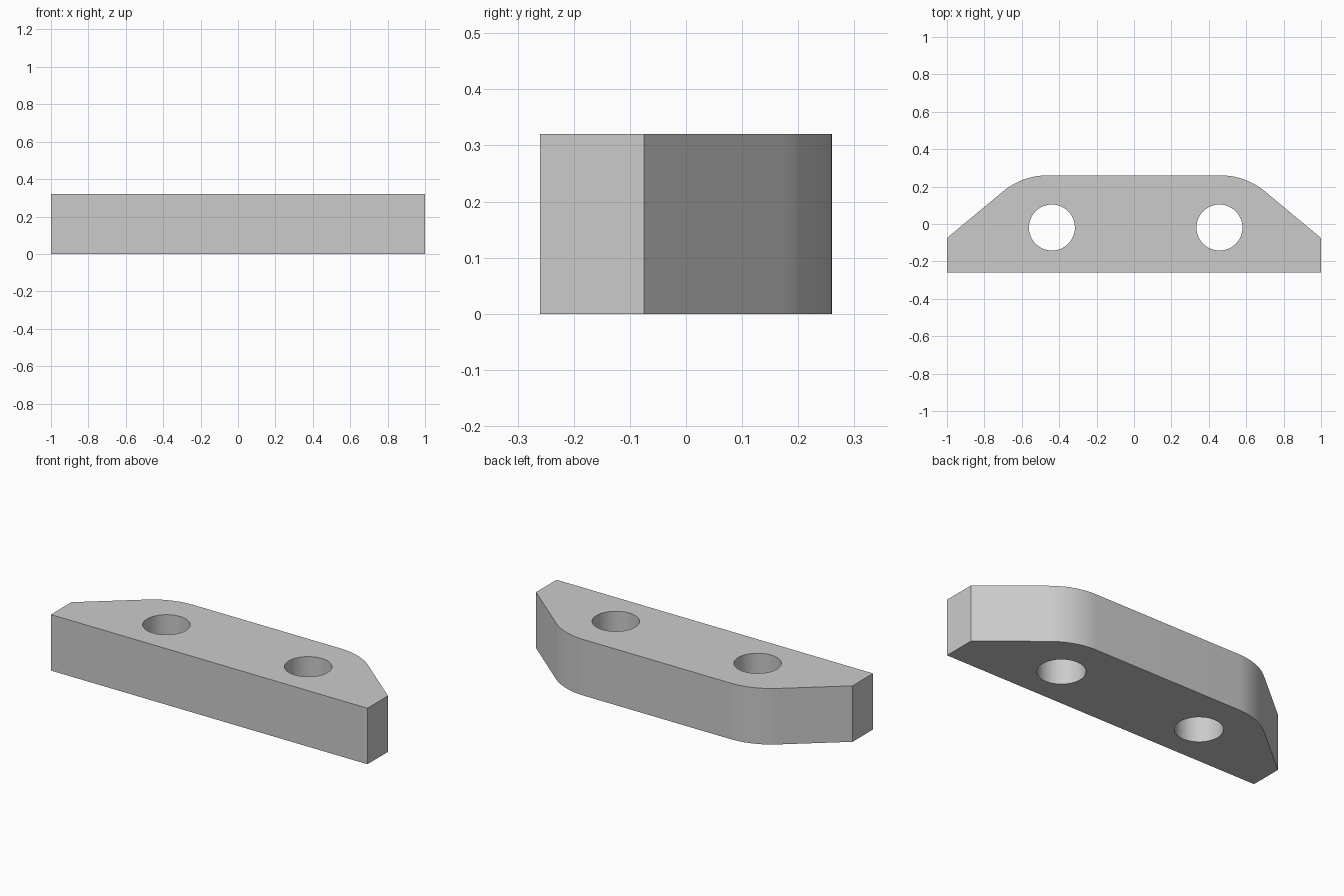
import bpy
import bmesh
from math import pi, sin, cos, tan, atan2
from mathutils import Vector

if "Cube" in bpy.data.objects:
    bpy.data.objects.remove(bpy.data.objects["Cube"])

HEIGHT, DEPTH, SHOULDER = 0.32, 0.26, -0.075
CORNER_X, CORNER_R, HOLE_R = 0.597, 0.37, 0.123

grey = bpy.data.materials.new("plain grey")
grey.use_nodes = True
colour = (0.6, 0.6, 0.6, 1)
grey.diffuse_color = colour
grey.node_tree.nodes["Principled BSDF"].inputs["Base Color"].default_value = colour


def prism(name, outline, low, high):
    """Upright prism from a counter-clockwise outline."""
    bm = bmesh.new()
    base = bm.faces.new([bm.verts.new((x, y, low)) for x, y in outline])
    top = bmesh.ops.extrude_face_region(bm, geom=[base])["geom"]
    verts = [v for v in top if isinstance(v, bmesh.types.BMVert)]
    bmesh.ops.translate(bm, verts=verts, vec=Vector((0, 0, high - low)))
    bmesh.ops.recalc_face_normals(bm, faces=bm.faces)
    mesh = bpy.data.meshes.new(name)
    bm.to_mesh(mesh)
    bm.free()
    mesh.materials.append(grey)
    obj = bpy.data.objects.new(name, mesh)
    bpy.context.collection.objects.link(obj)
    return obj


def arc(cx, cy, radius, start, end, steps):
    angles = [start + (end - start) * i / steps for i in range(steps + 1)]
    return [(cx + radius * cos(a), cy + radius * sin(a)) for a in angles]


# Block with sloped shoulders and rounded back corners
slope = atan2(DEPTH - SHOULDER, 1 - CORNER_X)
arc_x = CORNER_X - CORNER_R * tan(slope / 2)
right_side = [(1, -DEPTH), (1, SHOULDER)]
right_side += arc(arc_x, DEPTH - CORNER_R, CORNER_R, pi / 2 - slope, pi / 2, 12)
left_side = [(-x, y) for x, y in reversed(right_side)]
block = prism("block", right_side + left_side, 0, HEIGHT)

# Two through holes
cutters = []
for name, x in (("right_hole_cutter", -0.439), ("left_hole_cutter", 0.457)):
    circle = arc(x, -0.019, HOLE_R, 0, 2 * pi, 48)[:-1]
    cutter = prism(name, circle, -0.1, HEIGHT + 0.1)
    cutter.hide_render = True
    cutters.append(cutter)
    cut = block.modifiers.new(name, "BOOLEAN")
    cut.operation = "DIFFERENCE"
    cut.solver = "EXACT"
    cut.object = cutter

bpy.ops.object.select_all(action="DESELECT")
block.select_set(True)
bpy.context.view_layer.objects.active = block
for modifier in list(block.modifiers):
    bpy.ops.object.modifier_apply(modifier=modifier.name)
for cutter in cutters:
    bpy.data.objects.remove(cutter)

# Smooth curves, crisp edges
bpy.ops.object.shade_smooth_by_angle(angle=pi / 6)
